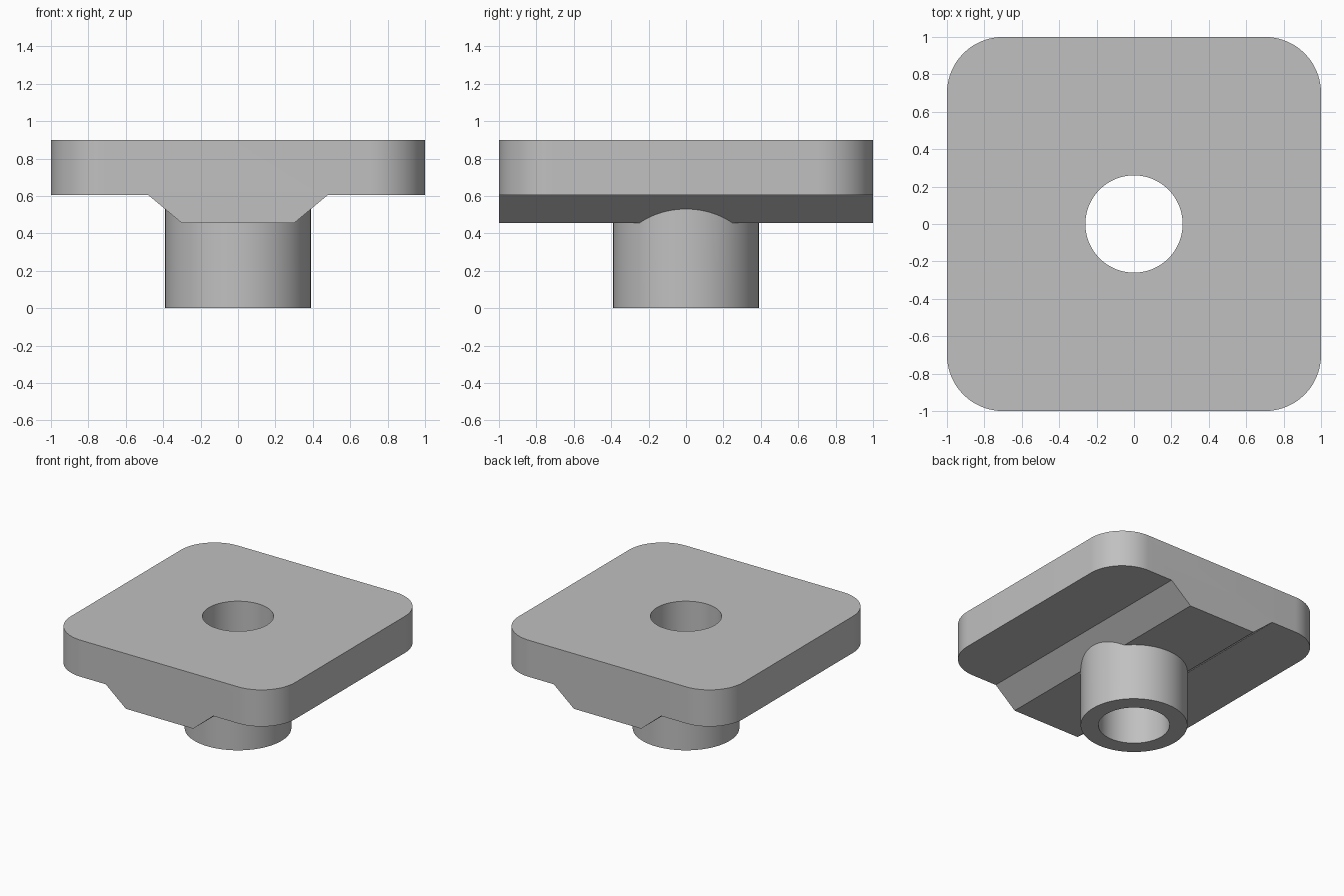
import bpy
import bmesh
import math

default = bpy.data.objects.get("Cube")
if default:
    bpy.data.objects.remove(default, do_unlink=True)

TOP, PLATE_BOTTOM, RAIL_BOTTOM = 0.9, 0.605, 0.455
CORNER = 0.3

grey = bpy.data.materials.new("plain_grey")
grey.use_nodes = True
colour = (0.53, 0.53, 0.53, 1)
grey.diffuse_color = colour
grey.node_tree.nodes["Principled BSDF"].inputs["Base Color"].default_value = colour


def extrude(name, points, direction):
    """Solid made by sweeping a closed outline along a vector."""
    bm = bmesh.new()
    face = bm.faces.new([bm.verts.new(p) for p in points])
    swept = bmesh.ops.extrude_face_region(bm, geom=[face])["geom"]
    verts = [v for v in swept if isinstance(v, bmesh.types.BMVert)]
    bmesh.ops.translate(bm, verts=verts, vec=direction)
    bmesh.ops.recalc_face_normals(bm, faces=bm.faces)
    mesh = bpy.data.meshes.new(name)
    bm.to_mesh(mesh)
    bm.free()
    mesh.materials.append(grey)
    obj = bpy.data.objects.new(name, mesh)
    bpy.context.collection.objects.link(obj)
    return obj


def arc(cx, cy, radius, start, sweep, steps, z):
    angles = [start + sweep * i / steps for i in range(steps + 1)]
    return [(cx + radius * math.cos(a), cy + radius * math.sin(a), z) for a in angles]


def cylinder(name, radius, bottom, top):
    ring = arc(0, 0, radius, 0, math.tau, 96, bottom)[:-1]
    return extrude(name, ring, (0, 0, top - bottom))


def combine(target, tool, operation):
    mod = target.modifiers.new(operation.lower(), "BOOLEAN")
    mod.operation, mod.solver, mod.object = operation, "EXACT", tool
    bpy.context.view_layer.objects.active = target
    bpy.ops.object.modifier_apply(modifier=mod.name)
    bpy.data.objects.remove(tool, do_unlink=True)


# Plate with tapered rail beneath, as one profile swept front to back
half = [(0.3, RAIL_BOTTOM), (0.48, PLATE_BOTTOM), (1.2, PLATE_BOTTOM), (1.2, TOP)]
profile = half + [(-x, z) for x, z in reversed(half)]
nut = extrude("slot_nut", [(x, -1.2, z) for x, z in profile], (0, 2.4, 0))

# Rounded square outline trims the plate
outline = []
inset = 1 - CORNER
for i, (sx, sy) in enumerate([(1, 1), (-1, 1), (-1, -1), (1, -1)]):
    outline += arc(sx * inset, sy * inset, CORNER, i * math.pi / 2, math.pi / 2, 20, -1)
combine(nut, extrude("outline_trim", outline, (0, 0, 3)), "INTERSECT")

# Round collar and the bore through everything
combine(nut, cylinder("collar", 0.39, 0, 0.75), "UNION")
combine(nut, cylinder("bore", 0.26, -0.5, 1.5), "DIFFERENCE")

# Smooth round walls, crisp edges
bpy.ops.object.select_all(action="DESELECT")
nut.select_set(True)
bpy.context.view_layer.objects.active = nut
bpy.ops.object.shade_smooth_by_angle(angle=math.radians(25))
